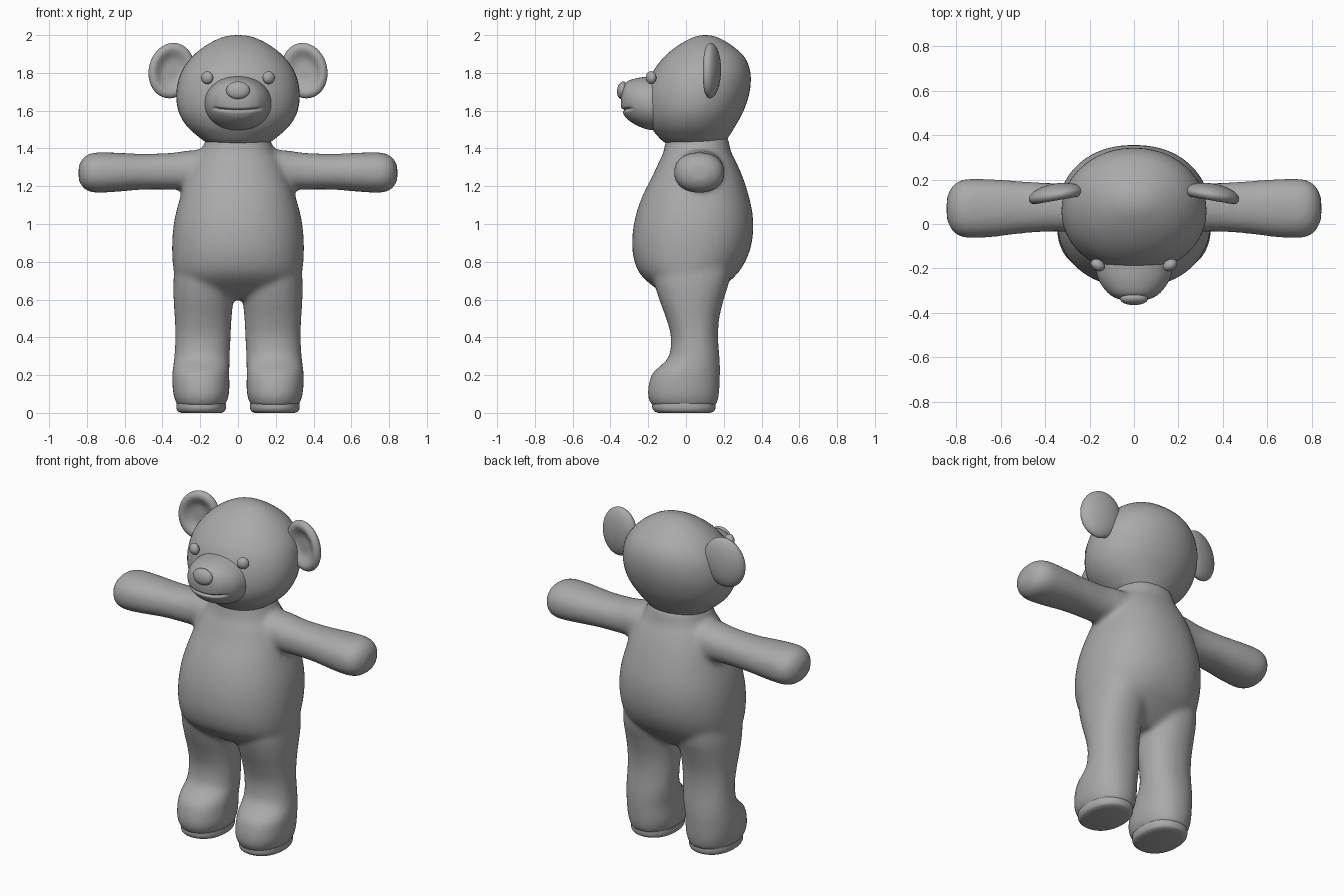
import bpy, bmesh
from math import sin, cos, pi, exp, radians, copysign
from mathutils import Vector, Matrix

cube = bpy.data.objects.get("Cube")
if cube:
    bpy.data.objects.remove(cube, do_unlink=True)

GREY = (0.4, 0.4, 0.4, 1.0)
mat = bpy.data.materials.new("soft_grey")
mat.use_nodes = True
mat.diffuse_color = GREY
bsdf = next(n for n in mat.node_tree.nodes if n.type == 'BSDF_PRINCIPLED')
bsdf.inputs["Base Color"].default_value = GREY
bsdf.inputs["Roughness"].default_value = 0.6


def spline(rows, steps):
    """Smoothly interpolate rows of section data."""
    out = []
    for i in range(len(rows) - 1):
        p = [rows[max(0, min(len(rows) - 1, i + k))] for k in (-1, 0, 1, 2)]
        for s in range(steps):
            t = s / steps
            out.append([b + 0.5 * t * (c - a + t * (2 * a - 5 * b + 4 * c - d
                        + t * (3 * (b - c) + d - a))) for a, b, c, d in zip(*p)])
    out.append(rows[-1])
    return out


def loft(bm, rows, axis, side=1, steps=5, segs=48, power=2.2):
    """Rows are (position along axis, low u, high u, low v, high v)."""
    u, v = [k for k in range(3) if k != axis]
    rings = []
    for a, u0, u1, v0, v1 in spline(rows, steps):
        ring = []
        for j in range(segs):
            t = 2 * pi * j / segs
            co = Vector((0, 0, 0))
            co[axis] = a
            co[u] = (u0 + u1) / 2 + (u1 - u0) / 2 * copysign(abs(cos(t)) ** (2 / power), cos(t))
            co[v] = (v0 + v1) / 2 + (v1 - v0) / 2 * copysign(abs(sin(t)) ** (2 / power), sin(t))
            co.x *= side
            ring.append(bm.verts.new(co))
        rings.append(ring)
    for r, q in zip(rings, rings[1:]):
        for j in range(segs):
            k = (j + 1) % segs
            bm.faces.new((r[j], r[k], q[k], q[j]))
    bm.faces.new(rings[0])
    bm.faces.new(rings[-1])


def ball(bm, center, radii, rot=Matrix(), segs=32):
    m = Matrix.Translation(center) @ rot @ Matrix.Diagonal((*radii, 1))
    return bmesh.ops.create_uvsphere(bm, u_segments=segs, v_segments=segs // 2,
                                     radius=1, matrix=m)["verts"]


def finish(bm, name):
    bmesh.ops.recalc_face_normals(bm, faces=bm.faces)
    mesh = bpy.data.meshes.new(name)
    bm.to_mesh(mesh)
    bm.free()
    mesh.shade_smooth()
    mesh.set_sharp_from_angle(angle=radians(50))
    mesh.materials.append(mat)
    ob = bpy.data.objects.new(name, mesh)
    bpy.context.collection.objects.link(ob)
    return ob


def symmetric(rows):
    return [(r[0], -r[1], r[1], r[2], r[3]) for r in rows]


# Body: torso, arms and legs fused into one soft skin
torso = symmetric([
    (.60, .20, -.06, .12), (.64, .29, -.13, .17), (.70, .325, -.21, .235),
    (.76, .342, -.258, .29), (.85, .349, -.283, .335), (.95, .346, -.283, .355),
    (1.05, .331, -.265, .353), (1.15, .303, -.23, .332), (1.25, .27, -.18, .3),
    (1.33, .235, -.143, .265), (1.38, .2, -.12, .24), (1.46, .165, -.105, .222)])
arm = [
    (.10, -.07, .20, 1.15, 1.40), (.25, -.042, .192, 1.18, 1.39),
    (.35, -.034, .184, 1.182, 1.377), (.50, -.042, .192, 1.182, 1.371),
    (.65, -.060, .202, 1.17, 1.378), (.76, -.062, .202, 1.166, 1.378),
    (.815, -.035, .175, 1.187, 1.355), (.844, .02, .12, 1.23, 1.31)]
leg = [
    (.035, .07, .32, -.18, .16), (.10, .047, .343, -.203, .175),
    (.20, .046, .348, -.183, .18), (.25, .045, .343, -.135, .18),
    (.30, .044, .337, -.09, .177), (.40, .039, .332, -.08, .17),
    (.50, .034, .335, -.105, .176), (.60, .025, .341, -.142, .20),
    (.70, .02, .342, -.17, .23), (.80, .03, .33, -.17, .24)]
bm = bmesh.new()
loft(bm, torso, 2)
for side in (1, -1):
    loft(bm, arm, 0, side)
    loft(bm, leg, 2, side)
body = finish(bm, "body")
remesh = body.modifiers.new("Fuse", 'REMESH')
remesh.mode = 'VOXEL'
remesh.voxel_size = 0.014
remesh.use_smooth_shade = True
soften = body.modifiers.new("Soften", 'SMOOTH')
soften.factor = 0.5
soften.iterations = 12

# Soles set into the feet
sole = [(0, .09, .30, -.145, .125), (.008, .072, .318, -.167, .147),
        (.025, .064, .326, -.178, .156), (.05, .064, .326, -.178, .156)]
bm = bmesh.new()
for side in (1, -1):
    loft(bm, sole, 2, side)
finish(bm, "soles")

# Head
head = symmetric([
    (1.41, .13, -.07, .18), (1.43, .165, -.11, .205), (1.46, .207, -.145, .225),
    (1.52, .272, -.19, .262), (1.60, .316, -.215, .305), (1.70, .326, -.212, .337),
    (1.80, .302, -.178, .341), (1.88, .248, -.12, .312), (1.94, .178, -.05, .25),
    (1.98, .105, .02, .185), (1.996, .05, .065, .14), (2.0, .004, .098, .106)])
bm = bmesh.new()
loft(bm, head, 2, power=2.05)
finish(bm, "head")

# Muzzle with a pressed-in mouth line
muzzle = symmetric([
    (-.10, .18, 1.49, 1.785), (-.20, .173, 1.50, 1.78), (-.26, .155, 1.522, 1.772),
    (-.31, .118, 1.555, 1.755), (-.335, .078, 1.59, 1.725), (-.344, .035, 1.625, 1.69),
    (-.345, .003, 1.655, 1.661)])
bm = bmesh.new()
loft(bm, muzzle, 1, steps=14, segs=160, power=2.1)
middle = Vector((0, -.15, 1.64))
for v in bm.verts:
    if v.co.y < -.2 and abs(v.co.x) < .14:
        line = 1.602 + 0.6 * v.co.x ** 2
        fade = min(1, (.14 - abs(v.co.x)) / .03)
        depth = .013 * fade * exp(-((v.co.z - line) / .007) ** 2)
        v.co += (middle - v.co).normalized() * depth
finish(bm, "muzzle")

# Nose
bm = bmesh.new()
ball(bm, (0, -.337, 1.708), (.063, .028, .047), Matrix.Rotation(radians(-8), 4, 'X'))
finish(bm, "nose")

# Eyes
bm = bmesh.new()
for side in (1, -1):
    ball(bm, (side * .163, -.185, 1.775), (.034, .026, .034),
         Matrix.Rotation(side * radians(30), 4, 'Z'))
finish(bm, "eyes")

# Ears: flattened discs with a dished front
bm = bmesh.new()
for side in (1, -1):
    disc = ball(bm, (0, 0, 0), (.122, .052, .148), segs=64)
    place = (Matrix.Translation((side * .352, .13, 1.812))
             @ Matrix.Rotation(side * radians(-10), 4, 'Z')
             @ Matrix.Rotation(side * radians(-14), 4, 'Y'))
    for v in disc:
        r2 = (v.co.x / .122) ** 2 + (v.co.z / .148) ** 2
        if v.co.y < 0:
            v.co.y += .055 * exp(-(r2 / .45) ** 2)
        v.co = place @ v.co
finish(bm, "ears")
